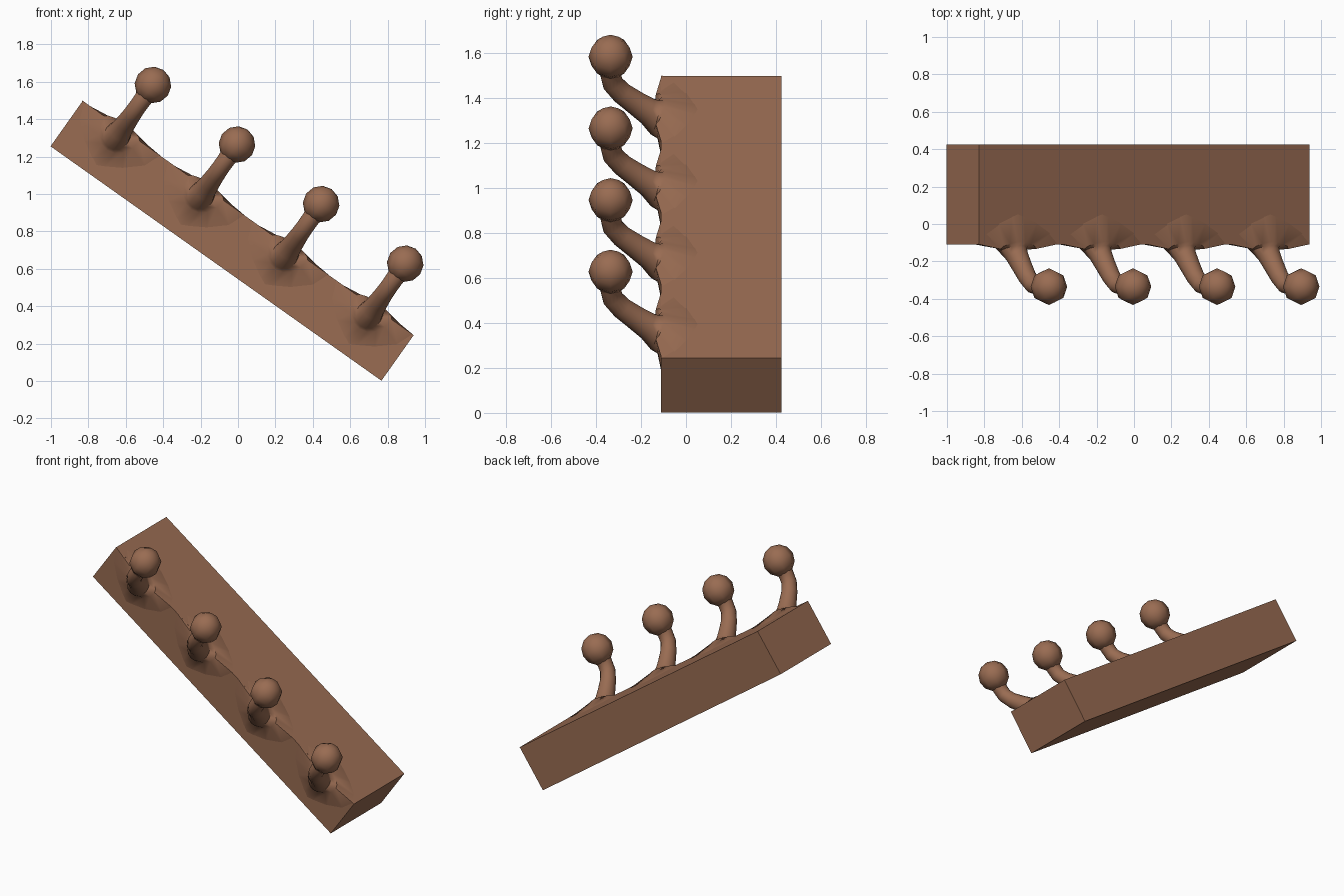
import bpy, bmesh, math
from mathutils import Vector, Matrix

if "Cube" in bpy.data.objects:
    bpy.data.objects.remove(bpy.data.objects["Cube"])

wood = bpy.data.materials.new("brown wood")
wood.diffuse_color = (0.32, 0.15, 0.085, 1)
wood.use_nodes = True
wood.node_tree.nodes["Principled BSDF"].inputs["Base Color"].default_value = wood.diffuse_color

# Slanted frame: u runs along the board, n is its upper face normal
START = Vector((-0.83, 0, 1.498))
U = Vector((0.816, 0, -0.578)).normalized()
N = Vector((0.578, 0, 0.816)).normalized()
LENGTH, THICK, FRONT, BACK = 2.168, 0.298, -0.11, 0.425
SIDES = 16


def place(u, y, n):
    return START + U * u + N * n + Vector((0, y, 0))


def finish(name, bm, angle):
    bmesh.ops.recalc_face_normals(bm, faces=bm.faces[:])
    me = bpy.data.meshes.new(name)
    bm.to_mesh(me)
    bm.free()
    me.materials.append(wood)
    ob = bpy.data.objects.new(name, me)
    bpy.context.collection.objects.link(ob)
    bpy.context.view_layer.objects.active = ob
    ob.select_set(True)
    bpy.ops.object.shade_smooth_by_angle(angle=math.radians(angle))
    ob.select_set(False)
    return ob


# Slanted board
bm = bmesh.new()
bmesh.ops.create_cube(bm, size=1)
for v in bm.verts:
    x, y, z = v.co
    v.co = place((x + 0.5) * LENGTH, FRONT + (y + 0.5) * (BACK - FRONT), (z - 0.5) * THICK)
finish("board", bm, 30)

# Stem rings: y, n, tangent angle above the outward direction, half width, half height
RINGS = [
    (-0.137, -0.045, 15, 0.070, 0.082),
    (-0.170, -0.010, 30, 0.060, 0.062),
    (-0.225, 0.036, 38, 0.054, 0.054),
    (-0.285, 0.088, 45, 0.049, 0.049),
    (-0.325, 0.140, 65, 0.047, 0.047),
    (-0.335, 0.190, 85, 0.048, 0.046),
    (-0.335, 0.260, 90, 0.055, 0.055),
]


def hook(index, u0):
    bm = bmesh.new()
    loops = []
    base, flare = [], []
    for i in range(SIDES):
        a = 2 * math.pi * i / SIDES
        c, s = math.cos(a), math.sin(a)
        # outer loop lies on the board, wrapped over its front upper edge
        u = 0.26 * c * abs(c)
        if s > 1e-6:
            p = (u, FRONT + 0.17 * s, -0.002)
        else:
            p = (u, FRONT + 0.002, 0.25 * s)
        base.append(bm.verts.new(place(u0 + p[0], p[1], p[2])))
        # raised cove between the board and the stem
        if s > 1e-6:
            q = (0.115 * c * abs(c) ** 0.5, -0.134 + 0.04 * s, 0.034 * s)
        else:
            q = (0.115 * c, -0.134 + 0.01 * -s, 0.14 * s)
        flare.append(bm.verts.new(place(u0 + q[0], q[1], q[2])))
    loops += [base, flare]
    for y, n, ang, hu, hv in RINGS:
        t = math.radians(ang)
        ring = []
        for i in range(SIDES):
            a = 2 * math.pi * i / SIDES
            k = hv * math.sin(a)
            ring.append(bm.verts.new(place(
                u0 + hu * math.cos(a), y + k * math.sin(t), n + k * math.cos(t))))
        loops.append(ring)
    for lo, hi in zip(loops, loops[1:]):
        for i in range(SIDES):
            j = (i + 1) % SIDES
            bm.faces.new((lo[i], lo[j], hi[j], hi[i]))
    bm.faces.new(loops[-1])
    finish(f"hook_stem_{index}", bm, 60)

    # Round knob on the tip
    bm = bmesh.new()
    rot = Matrix((U, Vector((0, 1, 0)), N)).transposed().to_4x4()
    bmesh.ops.create_uvsphere(bm, u_segments=8, v_segments=6, radius=0.098,
                              matrix=Matrix.Translation(place(u0, -0.335, 0.286)) @ rot)
    finish(f"hook_knob_{index}", bm, 60)


for k in range(4):
    hook(k + 1, 0.257 + 0.551 * k)
